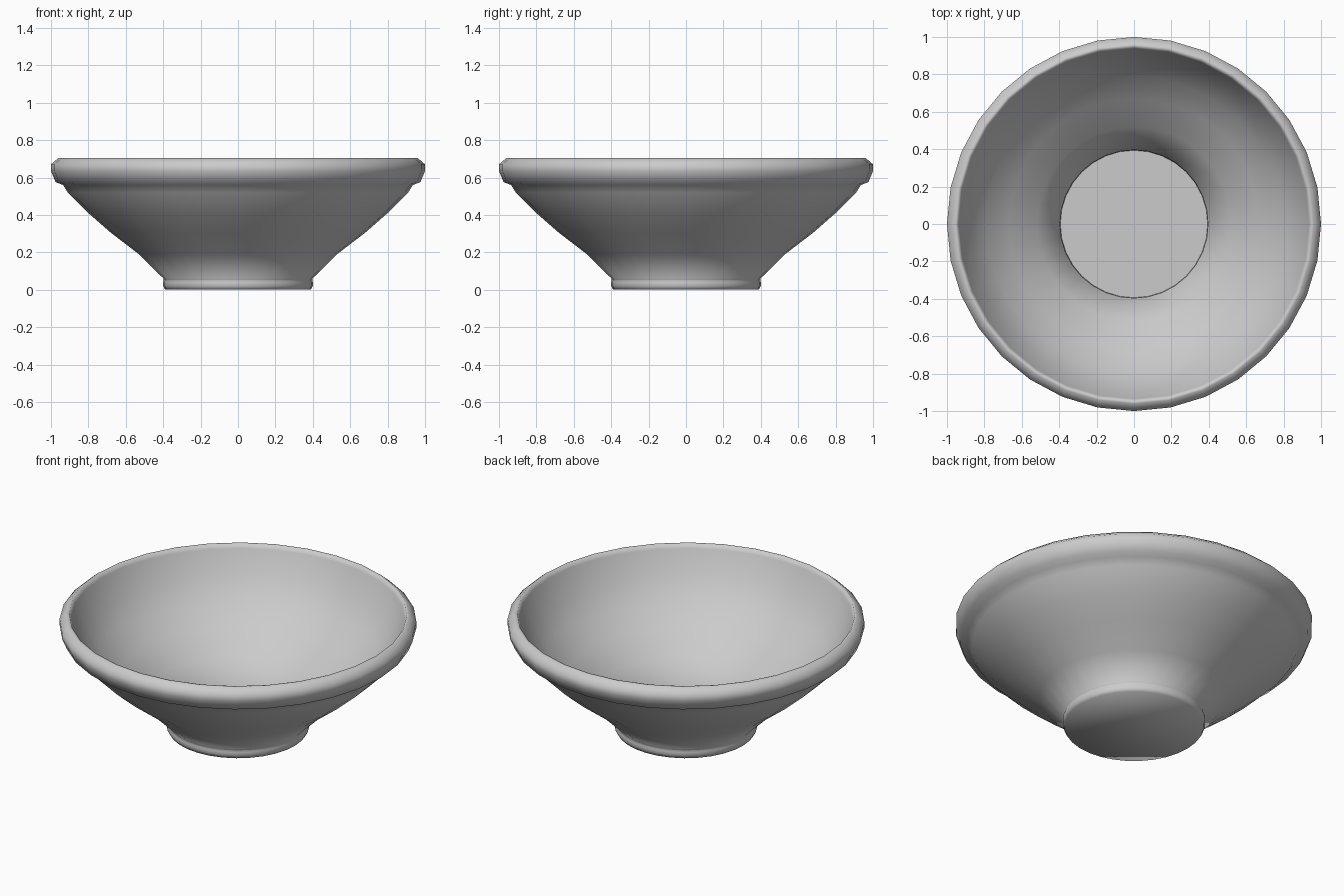
import bpy, bmesh, math

if "Cube" in bpy.data.objects:
    bpy.data.objects.remove(bpy.data.objects["Cube"])

SIDES = 32
# (radius, height): base, foot, flared wall, rolled lip, then the inner wall and floor
PROFILE = [(0.39, 0.0), (0.4, 0.02), (0.4, 0.04), (0.396, 0.058), (0.53, 0.19),
           (0.68, 0.305), (0.80, 0.41), (0.91, 0.52), (0.935, 0.56), (0.975, 0.575),
           (1.0, 0.635), (1.0, 0.67), (0.96, 0.705), (0.946, 0.705), (0.936, 0.68),
           (0.875, 0.54), (0.79, 0.425), (0.67, 0.315), (0.52, 0.2), (0.398, 0.06),
           (0.394, 0.01)]


def lathe(name, profile):
    bm = bmesh.new()
    rings = [[bm.verts.new((r * math.cos(2 * math.pi * i / SIDES),
                            r * math.sin(2 * math.pi * i / SIDES), z))
              for i in range(SIDES)] for r, z in profile]
    for a, b in zip(rings, rings[1:]):
        for i in range(SIDES):
            j = (i + 1) % SIDES
            bm.faces.new((a[i], a[j], b[j], b[i]))
    bm.faces.new(rings[0][::-1])
    bm.faces.new(rings[-1])
    bmesh.ops.recalc_face_normals(bm, faces=bm.faces)
    mesh = bpy.data.meshes.new(name)
    bm.to_mesh(mesh)
    bm.free()
    obj = bpy.data.objects.new(name, mesh)
    bpy.context.collection.objects.link(obj)
    return obj


bowl = lathe("bowl", PROFILE)
bpy.context.view_layer.objects.active = bowl
bowl.select_set(True)
bpy.ops.object.shade_smooth_by_angle(angle=math.radians(75))
